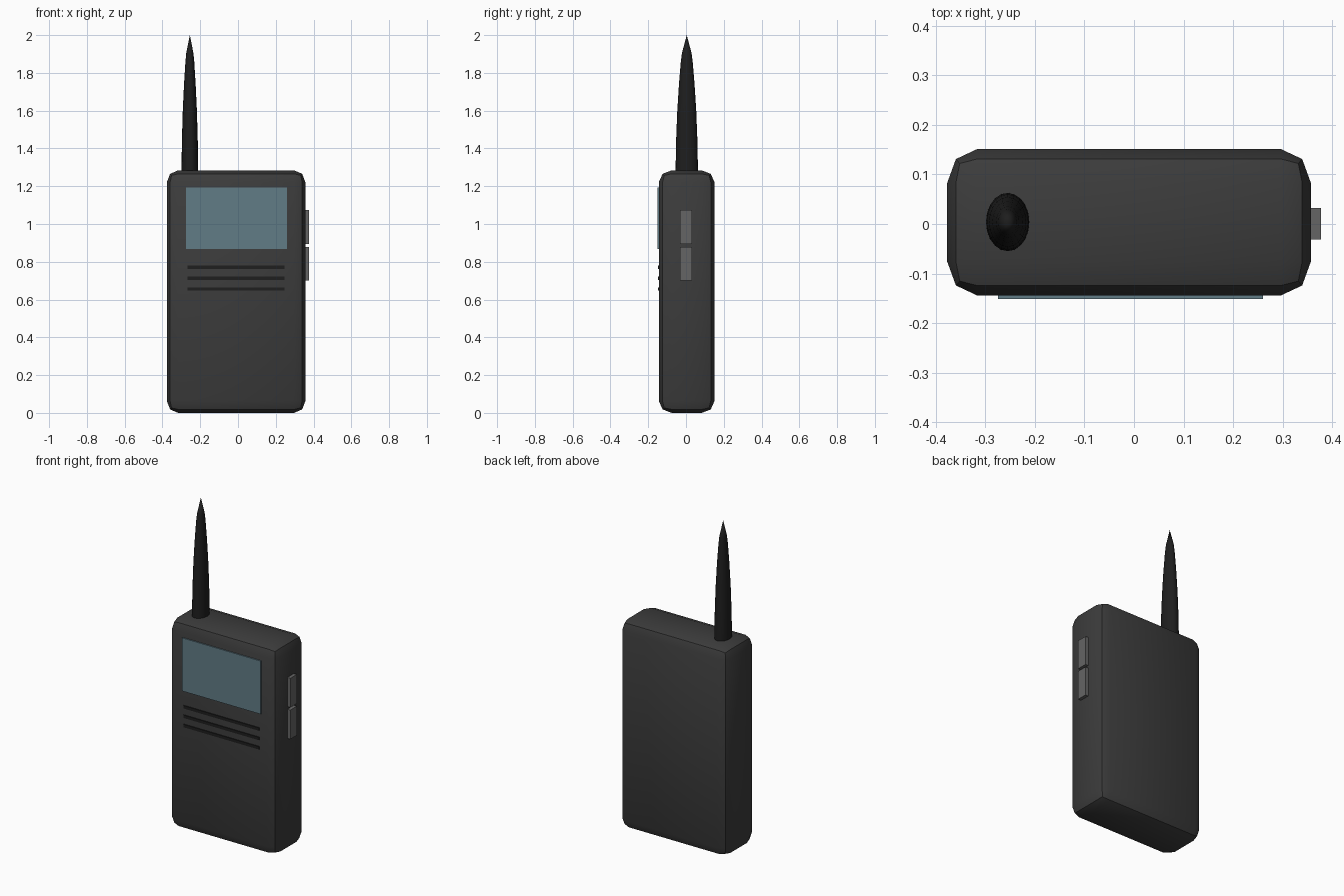
import bpy, bmesh, math

if "Cube" in bpy.data.objects:
    bpy.data.objects.remove(bpy.data.objects["Cube"])


def material(name, rgb, alpha=1.0):
    m = bpy.data.materials.new(name)
    m.diffuse_color = (*rgb, alpha)
    m.use_nodes = True
    m.node_tree.nodes["Principled BSDF"].inputs["Base Color"].default_value = m.diffuse_color
    return m


CASE = material("case_dark", (0.045, 0.045, 0.045))
BLACK = material("rubber_black", (0.013, 0.013, 0.013))
GREY = material("button_grey", (0.13, 0.13, 0.13))
GLASS = material("screen_blue", (0.12, 0.2, 0.24))


def finish(bm, name, mat, smooth=True):
    bmesh.ops.recalc_face_normals(bm, faces=bm.faces)
    me = bpy.data.meshes.new(name)
    bm.to_mesh(me)
    bm.free()
    ob = bpy.data.objects.new(name, me)
    bpy.context.collection.objects.link(ob)
    me.materials.append(mat)
    if smooth:
        bpy.ops.object.select_all(action='DESELECT')
        ob.select_set(True)
        bpy.context.view_layer.objects.active = ob
        bpy.ops.object.shade_smooth_by_angle(angle=math.radians(30))
    return ob


def box(name, lo, hi, mat, bevel=None):
    """Box from corner lo to corner hi; bevel gives the rounding per axis."""
    scale = bevel or (1, 1, 1)
    bm = bmesh.new()
    bmesh.ops.create_cube(bm, size=1)
    for v in bm.verts:
        for i in range(3):
            v.co[i] = ((lo[i] + hi[i]) / 2 + v.co[i] * (hi[i] - lo[i])) / scale[i]
    if bevel:
        bmesh.ops.bevel(bm, geom=bm.edges[:], offset=1, segments=2,
                        profile=0.5, affect='EDGES')
        bmesh.ops.scale(bm, vec=scale, verts=bm.verts)
    return finish(bm, name, mat, smooth=bool(bevel))


# Case with two-step rounded edges
box("case", (-0.377, -0.144, 0.0), (0.357, 0.151, 1.284), CASE,
    bevel=(0.06, 0.068, 0.063))

# Display panel, slightly proud of the front
box("screen", (-0.274, -0.151, 0.868), (0.26, -0.13, 1.194), GLASS)

# Speaker slats
for i, z in enumerate((0.771, 0.713, 0.656)):
    box(f"speaker_slat_{i + 1}", (-0.267, -0.149, z - 0.009),
        (0.247, -0.13, z + 0.009), BLACK)

# Side buttons
for i, (z0, z1) in enumerate(((0.895, 1.074), (0.7, 0.879))):
    box(f"side_button_{i + 1}", (0.34, -0.031, z0), (0.377, 0.032, z1), GREY)

# Tapered antenna with oval section
SIDES = 20
profile = [(1.0, 1.26), (0.99, 1.33), (0.95, 1.45), (0.85, 1.6),
           (0.7, 1.74), (0.53, 1.86), (0.43, 1.905)]
bm = bmesh.new()
rings = []
for r, z in profile:
    rings.append([bm.verts.new((-0.255 + 0.044 * r * math.cos(a),
                                0.004 + 0.059 * r * math.sin(a), z))
                  for a in (2 * math.pi * k / SIDES for k in range(SIDES))])
for a, b in zip(rings, rings[1:]):
    for k in range(SIDES):
        j = (k + 1) % SIDES
        bm.faces.new((a[k], a[j], b[j], b[k]))
tip = bm.verts.new((-0.255, 0.004, 2.0))
for k in range(SIDES):
    bm.faces.new((rings[-1][k], rings[-1][(k + 1) % SIDES], tip))
bm.faces.new(rings[0][::-1])
finish(bm, "antenna", BLACK)
